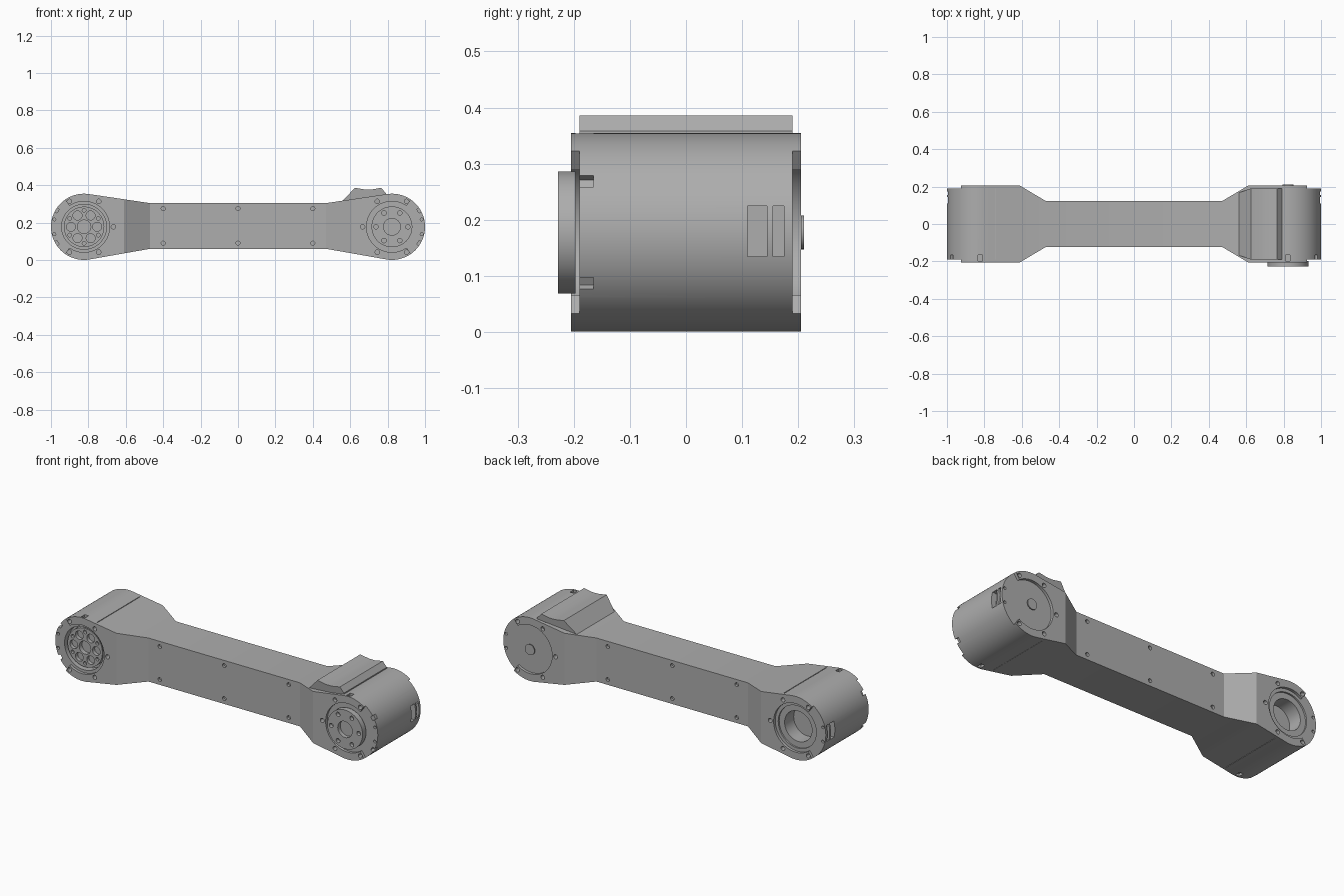
import bpy, bmesh
from math import sin, cos, pi, radians
from mathutils import Matrix, Vector

cube = bpy.data.objects.get("Cube")
if cube:
    bpy.data.objects.remove(cube, do_unlink=True)

PIVOT_X, PIVOT_Z, R = 0.823, 0.1775, 0.177
HALF_W, BEAM_W = 0.205, 0.122

grey = bpy.data.materials.new("light grey metal")
grey.use_nodes = True
COLOR = (0.42, 0.42, 0.42, 1)
grey.diffuse_color = COLOR
grey.node_tree.nodes["Principled BSDF"].inputs["Base Color"].default_value = COLOR


def finish(name, bm):
    bmesh.ops.recalc_face_normals(bm, faces=bm.faces)
    mesh = bpy.data.meshes.new(name)
    bm.to_mesh(mesh)
    bm.free()
    mesh.materials.append(grey)
    obj = bpy.data.objects.new(name, mesh)
    bpy.context.collection.objects.link(obj)
    return obj


def disc(bm, x, z, r, y0, y1, sides=24):
    """Cylinder along y."""
    place = Matrix.Translation((x, (y0 + y1) / 2, z)) @ Matrix.Rotation(pi / 2, 4, 'X')
    bmesh.ops.create_cone(bm, cap_ends=True, segments=sides, radius1=r, radius2=r,
                          depth=abs(y1 - y0), matrix=place)


def box(bm, centre, size, turn=0):
    """Box, turned about the y axis."""
    place = Matrix.Translation(centre) @ Matrix.Rotation(turn, 4, 'Y') @ Matrix.Diagonal((*size, 1))
    bmesh.ops.create_cube(bm, size=1, matrix=place)


def prism(bm, points, y0, y1):
    """Profile in x and z, extruded along y."""
    face = bm.faces.new([bm.verts.new((x, y0, z)) for x, z in points])
    new = bmesh.ops.extrude_face_region(bm, geom=[face])["geom"]
    bmesh.ops.translate(bm, vec=(0, y1 - y0, 0),
                        verts=[v for v in new if isinstance(v, bmesh.types.BMVert)])


def around(x, radius, angles):
    return [(x + radius * cos(radians(a)), PIVOT_Z + radius * sin(radians(a))) for a in angles]


def cut(obj, bm):
    cutter = finish("cutter", bm)
    cutter.hide_render = True
    mod = obj.modifiers.new("cut", 'BOOLEAN')
    mod.operation, mod.solver, mod.object = 'DIFFERENCE', 'EXACT', cutter
    bpy.context.view_layer.objects.active = obj
    bpy.ops.object.modifier_apply(modifier=mod.name)
    bpy.data.objects.remove(cutter, do_unlink=True)


# Arm body: rounded ends, tapered necks and a narrow beam
bm = bmesh.new()
steps = [-98 + 196 * i / 48 for i in range(49)]
outline = [(0.47, 0.06)] + around(PIVOT_X, R, steps) + [(0.47, 0.304), (-0.47, 0.304)]
outline += around(-PIVOT_X, R, [a + 180 for a in steps]) + [(-0.47, 0.06)]
prism(bm, outline, -HALF_W, HALF_W)
for x in (-0.61, -0.47, 0.47, 0.61):
    bmesh.ops.bisect_plane(bm, geom=bm.verts[:] + bm.edges[:] + bm.faces[:],
                           plane_co=(x, 0, 0), plane_no=(1, 0, 0))
for v in bm.verts:
    if abs(v.co.x) < 0.48:
        v.co.y = BEAM_W if v.co.y > 0 else -BEAM_W
body = finish("arm_body", bm)

# Stepped seats round each joint, open towards the arm's ends
bm = bmesh.new()
for end in (-1, 1):
    for side in (-1, 1):
        disc(bm, end * PIVOT_X, PIVOT_Z, 0.136, side * 0.19, side * 0.25, 64)
cut(body, bm)
bm = bmesh.new()
for end in (-1, 1):
    for side in (-1, 1):
        rim = around(PIVOT_X, 0.25, range(-55, 56, 11))
        wedge = [(end * x, z) for x, z in [(PIVOT_X, PIVOT_Z)] + rim]
        prism(bm, wedge, side * 0.19, side * 0.25)
cut(body, bm)

# Bolt holes on the beam and round the joints, both sides
bm = bmesh.new()
for side in (-1, 1):
    for x in (-0.4, 0, 0.4):
        for z in (0.09, 0.275):
            disc(bm, x, z, 0.011, side * 0.108, side * 0.14, 12)
    for end in (-1, 1):
        for x, z in around(PIVOT_X, 0.157, (60, 120, 180, 240, 300)):
            disc(bm, end * x, z, 0.012, side * 0.172, side * 0.22, 14)
        for x, z in around(PIVOT_X, 0.164, (-14, 14)):
            disc(bm, end * x, z, 0.008, side * 0.175, side * 0.22, 12)
cut(body, bm)

# Rim notches, connector slots and cover seams
bm = bmesh.new()
for end in (-1, 1):
    for angle in (-90, -31, 31, 90):
        (x, z), = around(PIVOT_X, R, [angle])
        turn = -radians(angle)
        box(bm, (end * x, -0.181, z), (0.03, 0.032, 0.024), turn * end)
    box(bm, (end * 0.995, 0.127, 0.18), (0.05, 0.035, 0.09))
    box(bm, (end * 0.995, 0.165, 0.18), (0.025, 0.02, 0.09))
    for z in (0.008, 0.347):
        box(bm, (end * 0.74, 0, z), (0.005, 0.38, 0.012))
cut(body, bm)

# Left-hand pockets: a flange well in front, a deep dish behind
bm = bmesh.new()
disc(bm, -PIVOT_X, PIVOT_Z, 0.12, -0.15, -0.25, 64)
disc(bm, -PIVOT_X, PIVOT_Z, 0.118, 0.181, 0.25, 64)
cut(body, bm)
bm = bmesh.new()
disc(bm, -PIVOT_X, PIVOT_Z, 0.085, 0.1, 0.25, 48)
cut(body, bm)

# Mounting flange sunk in the front well
bm = bmesh.new()
disc(bm, -PIVOT_X, PIVOT_Z, 0.108, -0.14, -0.18, 64)
flange = finish("mounting_flange", bm)
bm = bmesh.new()
disc(bm, -PIVOT_X, PIVOT_Z, 0.036, -0.155, -0.25, 32)
for x, z in around(-PIVOT_X, 0.07, range(0, 360, 60)):
    disc(bm, x, z, 0.024, -0.16, -0.25, 20)
for x, z in around(-PIVOT_X, 0.088, range(30, 390, 60)):
    disc(bm, x, z, 0.01, -0.165, -0.25, 12)
cut(flange, bm)

# Output hubs on both sides of the other joint
for side, name in ((-1, "front_hub"), (1, "back_hub")):
    bm = bmesh.new()
    disc(bm, PIVOT_X, PIVOT_Z, 0.118, side * 0.18, side * 0.197, 64)
    disc(bm, PIVOT_X, PIVOT_Z, 0.109, side * 0.197, side * 0.228, 64)
    hub = finish(name, bm)
    bm = bmesh.new()
    disc(bm, PIVOT_X, PIVOT_Z, 0.045, side * 0.205, side * 0.25, 32)
    for x, z in around(PIVOT_X, 0.085, range(0, 360, 60)):
        disc(bm, x, z, 0.012, side * 0.208, side * 0.25, 14)
    cut(hub, bm)
    bm = bmesh.new()
    disc(bm, PIVOT_X, PIVOT_Z, 0.03, side * 0.185, side * 0.21, 32)
    cut(hub, bm)

# Raised cover on top of the arm
bm = bmesh.new()
prism(bm, [(0.56, 0.3), (0.56, 0.317), (0.625, 0.386), (0.68, 0.377), (0.715, 0.377),
           (0.765, 0.386), (0.79, 0.358), (0.79, 0.3)], -0.19, 0.19)
for v in bm.verts:
    if v.co.x < 0.6:
        v.co.y *= 0.88
finish("top_cover", bm)

# Smooth the round walls, keep the edges crisp
for obj in bpy.context.collection.objects:
    if obj.type == 'MESH':
        bpy.ops.object.select_all(action='DESELECT')
        obj.select_set(True)
        bpy.context.view_layer.objects.active = obj
        bpy.ops.object.shade_smooth_by_angle(angle=radians(25))
